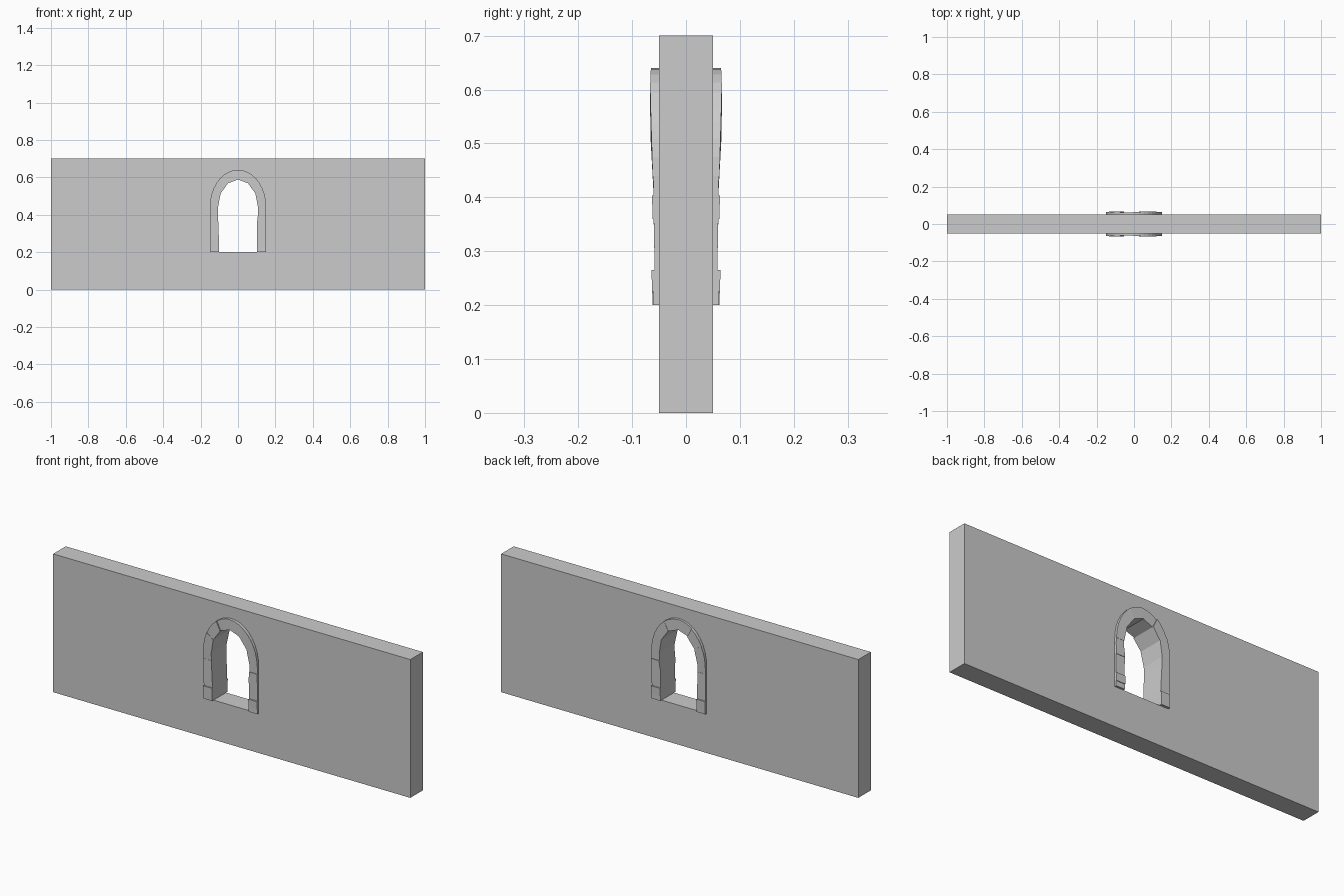
import bpy, bmesh
from math import sin, cos, radians

if "Cube" in bpy.data.objects:
    bpy.data.objects.remove(bpy.data.objects["Cube"])

SILL, SPRING = 0.20, 0.44      # bottom of opening, start of arch
RX, RZ = 0.107, 0.148          # inner arch radii
OX, OZ = 0.151, 0.20           # outer arch radii


def jamb(side, z):
    inner = 0.102 if z < 0.40 else RX
    return (side * inner, z), (side * OX, z)


def arch(deg):
    c, s = cos(radians(deg)), sin(radians(deg))
    return (RX * c, SPRING + RZ * s), (OX * c, SPRING + OZ * s)


def mesh_object(name, bm):
    bmesh.ops.recalc_face_normals(bm, faces=bm.faces)
    me = bpy.data.meshes.new(name)
    bm.to_mesh(me)
    bm.free()
    ob = bpy.data.objects.new(name, me)
    bpy.context.collection.objects.link(ob)
    return ob


def strip_block(name, stations, d0, d1):
    """Wedge through the wall following inner/outer points, depth d0 to d1."""
    bm = bmesh.new()
    rings = []
    n = len(stations) - 1
    for i, (p, q) in enumerate(stations):
        d = d0 + (d1 - d0) * i / n
        rings.append([bm.verts.new((x, y, z)) for (x, z), y in
                      ((p, -d), (q, -d), (q, d), (p, d))])
    for a, b in zip(rings, rings[1:]):
        for k in range(4):
            bm.faces.new((a[k], a[(k + 1) % 4], b[(k + 1) % 4], b[k]))
    bm.faces.new(rings[0])
    bm.faces.new(rings[-1])
    return mesh_object(name, bm)


# Wall slab
bm = bmesh.new()
bmesh.ops.create_cube(bm, size=1)
for v in bm.verts:
    v.co = (v.co.x * 2, v.co.y * 0.1, (v.co.z + 0.5) * 0.7)
wall = mesh_object("wall", bm)

# Opening, cut just behind the faces of the stones
bm = bmesh.new()
outline = [(-0.125, SILL)]
for a in range(180, -1, -15):
    outline.append((0.125 * cos(radians(a)), SPRING + 0.17 * sin(radians(a))))
outline.append((0.125, SILL))
face = bm.faces.new([bm.verts.new((x, -0.2, z)) for x, z in outline])
ext = bmesh.ops.extrude_face_region(bm, geom=[face])
bmesh.ops.translate(bm, vec=(0, 0.4, 0),
                    verts=[g for g in ext["geom"] if isinstance(g, bmesh.types.BMVert)])
cutter = mesh_object("opening_cutter", bm)
cutter.hide_render = True
cut = wall.modifiers.new("opening", "BOOLEAN")
cut.operation, cut.solver, cut.object = "DIFFERENCE", "EXACT", cutter
bpy.context.view_layer.objects.active = wall
bpy.ops.object.modifier_apply(modifier=cut.name)
bpy.data.objects.remove(cutter)

# Jamb stones: lower z, upper z, depth at each end
jambs = {
    -1: [(SILL, 0.265, 0.062, 0.064), (0.265, 0.403, 0.058, 0.061),
         (0.403, SPRING, 0.060, 0.062)],
    1: [(SILL, 0.225, 0.060, 0.060), (0.225, 0.265, 0.063, 0.064),
        (0.265, 0.36, 0.058, 0.060), (0.36, 0.403, 0.062, 0.063),
        (0.403, SPRING, 0.060, 0.061)],
}
for side, stones in jambs.items():
    for z0, z1, d0, d1 in stones:
        strip_block("jamb_stone", [jamb(side, z0), jamb(side, z1)], d0, d1)

# Arch stones, left to right: flat inside, rounded outside
depths = [(0.062, 0.066), (0.064, 0.067), (0.061, 0.063),
          (0.065, 0.066), (0.067, 0.065), (0.065, 0.062)]
for i, (d0, d1) in enumerate(depths):
    a0 = 180 - 30 * i
    p0, p1 = arch(a0)[0], arch(a0 - 30)[0]
    stations = []
    for k in range(4):
        t = k / 3
        p = tuple(u + (v - u) * t for u, v in zip(p0, p1))
        stations.append((p, arch(a0 - 30 * t)[1]))
    strip_block("arch_stone", stations, d0, d1)
